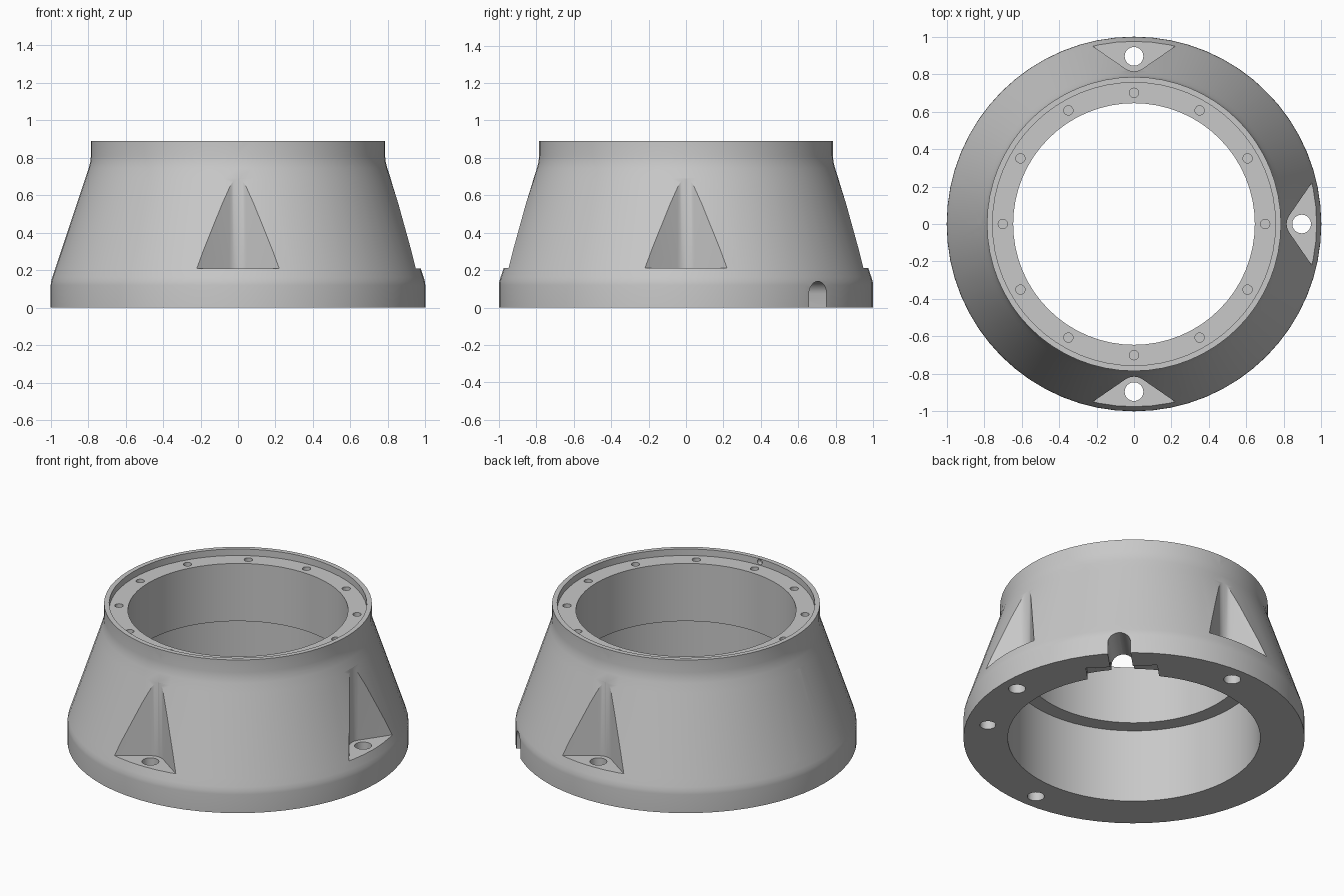
import bpy, bmesh
from math import pi, radians, sin, cos, atan2
from mathutils import Matrix

cube = bpy.data.objects.get("Cube")
if cube:
    bpy.data.objects.remove(cube, do_unlink=True)

SEGMENTS = 64
scene = bpy.context.scene

# Single grey metal
metal = bpy.data.materials.new("grey metal")
metal.use_nodes = True
metal.diffuse_color = (0.58, 0.58, 0.58, 1)
metal.node_tree.nodes["Principled BSDF"].inputs["Base Color"].default_value = (0.58, 0.58, 0.58, 1)


def add_object(name, bm):
    bmesh.ops.recalc_face_normals(bm, faces=bm.faces)
    mesh = bpy.data.meshes.new(name)
    bm.to_mesh(mesh)
    bm.free()
    mesh.materials.append(metal)
    obj = bpy.data.objects.new(name, mesh)
    scene.collection.objects.link(obj)
    return obj


def lathe(name, profile):
    """Revolve a closed (radius, height) profile around z."""
    bm = bmesh.new()
    rings = []
    for i in range(SEGMENTS):
        a = 2 * pi * i / SEGMENTS
        rings.append([bm.verts.new((r * cos(a), r * sin(a), z)) for r, z in profile])
    n = len(profile)
    for i in range(SEGMENTS):
        here, there = rings[i], rings[(i + 1) % SEGMENTS]
        for j in range(n):
            k = (j + 1) % n
            bm.faces.new((here[j], there[j], there[k], here[k]))
    return add_object(name, bm)


def arc(cx, cy, r, start, end, steps):
    angles = [start + (end - start) * i / steps for i in range(steps + 1)]
    return [(cx + r * cos(a), cy + r * sin(a)) for a in angles]


def circle(cx, cy, r, steps=24):
    return arc(cx, cy, r, 0, 2 * pi, steps)[:-1]


cutters = []


def cut(name, outline, low, high, matrix):
    """Prism cutter: an outline extruded along its local z."""
    bm = bmesh.new()
    face = bm.faces.new([bm.verts.new((x, y, low)) for x, y in outline])
    moved = bmesh.ops.extrude_face_region(bm, geom=[face])["geom"]
    verts = [v for v in moved if isinstance(v, bmesh.types.BMVert)]
    bmesh.ops.translate(bm, vec=(0, 0, high - low), verts=verts)
    bm.transform(matrix)
    obj = add_object(name, bm)
    obj.hide_render = True
    cutters.append(obj)


def turn(degrees):
    return Matrix.Rotation(radians(degrees), 4, "Z")


# Local x runs along the rim, y up and z outward
RADIAL = Matrix(((0, 0, 1, 0), (1, 0, 0, 0), (0, 1, 0, 0), (0, 0, 0, 1)))

# Flared body with stepped bore, top flange and raised lip
housing = lathe("flared_housing", [
    (0.74, 0), (1, 0), (1, 0.12), (0.998, 0.14), (0.991, 0.163), (0.975, 0.21),
    (0.815, 0.69), (0.797, 0.745), (0.789, 0.775), (0.785, 0.81), (0.785, 0.89),
    (0.755, 0.89), (0.755, 0.848), (0.645, 0.848), (0.645, 0.475), (0.74, 0.475)])

# Four bolt recesses with rounded corner, and their through holes
slope = atan2(0.13, 0.19)
tip = arc(0.895, 0, 0.08, pi - slope, pi + slope, 8)
wall_end = (0.829 + 0.4 * 0.687, 0.445)
recess = [wall_end] + tip + [(wall_end[0], -wall_end[1])]
for i in range(4):
    cut("bolt_recess", recess, 0.21, 1, turn(90 * i))
    cut("bolt_hole", circle(0.895, 0, 0.05), -0.1, 0.3, turn(90 * i))

# Twelve blind holes round the top flange
for i in range(12):
    cut("flange_hole", circle(0.7, 0, 0.025, 16), 0.75, 0.95, turn(30 * i))

# Two small radial holes through the lip
for angle in (90, -90):
    cut("lip_hole", circle(0, 0.87, 0.018, 16), 0.72, 0.85, turn(angle) @ RADIAL)

# Blind dowel holes under the base and one pin hole under the inner ledge
for angle in (-30, 120):
    cut("dowel_hole", circle(0.87, 0, 0.047), -0.1, 0.15, turn(angle))
cut("ledge_pin_hole", circle(0.69, 0, 0.012, 12), 0.4, 0.55, turn(240))

# Cable pocket with two screw holes, and the arched cable slot
corner = turn(45)
cut("cable_pocket", [(0.6, -0.21), (0.84, -0.21), (0.84, 0.21), (0.6, 0.21)], -0.1, 0.04, corner)
for side in (-1, 1):
    cut("pocket_screw_hole", circle(0.78, side * 0.165, 0.012, 12), -0.05, 0.1, corner)
arch = arc(0, 0.073, 0.067, 0, pi, 12) + [(-0.067, -0.1), (0.067, -0.1)]
cut("cable_slot", arch, 0.6, 1.1, corner @ RADIAL)

# Apply every cut, then discard the cutters
for tool in cutters:
    mod = housing.modifiers.new(tool.name, "BOOLEAN")
    mod.operation = "DIFFERENCE"
    mod.solver = "EXACT"
    mod.object = tool
bpy.context.view_layer.update()
graph = bpy.context.evaluated_depsgraph_get()
result = bpy.data.meshes.new_from_object(housing.evaluated_get(graph))
housing.modifiers.clear()
housing.data = result
for tool in cutters:
    bpy.data.objects.remove(tool, do_unlink=True)
result.materials.clear()
result.materials.append(metal)
for face in result.polygons:
    face.material_index = 0

# Smooth curved walls while keeping machined edges crisp
bpy.ops.object.select_all(action="DESELECT")
housing.select_set(True)
bpy.context.view_layer.objects.active = housing
bpy.ops.object.shade_smooth_by_angle(angle=radians(28))
